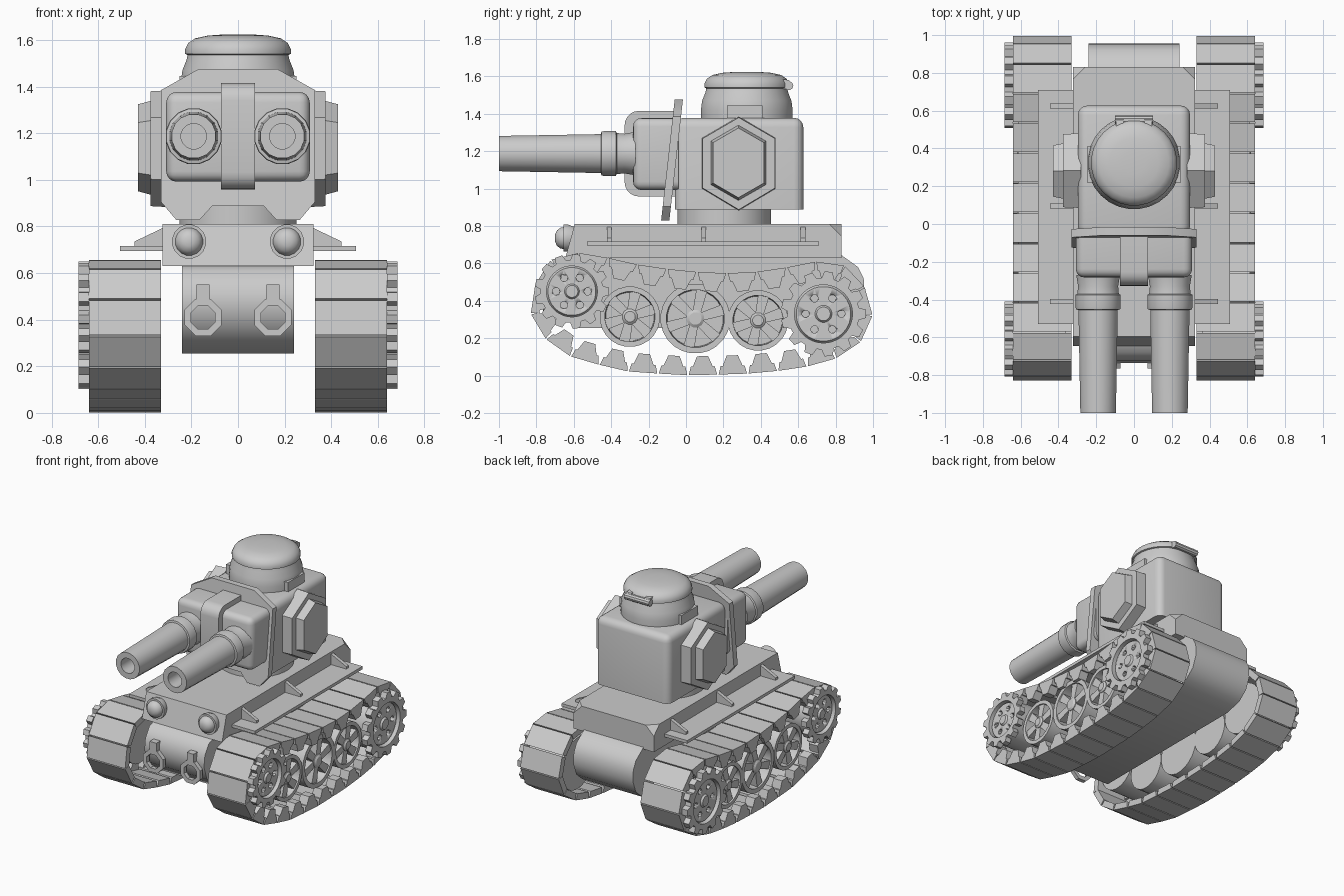
import bpy, bmesh, math
from mathutils import Vector

if "Cube" in bpy.data.objects:
    bpy.data.objects.remove(bpy.data.objects["Cube"])


def P(axis, u, v, a):
    return {'x': (a, u, v), 'y': (u, a, v), 'z': (u, v, a)}[axis]


def loft(bm, loops, closed=False):
    rows = [[bm.verts.new(p) for p in lp] for lp in loops]
    n = len(rows[0])
    pairs = list(zip(rows, rows[1:])) + ([(rows[-1], rows[0])] if closed else [])
    for a, b in pairs:
        for i in range(n):
            j = (i + 1) % n
            bm.faces.new((a[i], a[j], b[j], b[i]))
    if not closed:
        bm.faces.new(rows[0])
        bm.faces.new(rows[-1])


def prism(bm, pts, axis, a0, a1, scale=1.0):
    cu = sum(p[0] for p in pts) / len(pts)
    cv = sum(p[1] for p in pts) / len(pts)
    far = [P(axis, cu + (u - cu) * scale, cv + (v - cv) * scale, a1) for u, v in pts]
    loft(bm, [[P(axis, u, v, a0) for u, v in pts], far])


def circle(c, r, n, phase=0.0):
    return [(c[0] + r * math.cos(phase + 2 * math.pi * i / n),
             c[1] + r * math.sin(phase + 2 * math.pi * i / n)) for i in range(n)]


def lathe(bm, prof, axis, c, n=24, closed=False):
    loft(bm, [[P(axis, u, v, a) for u, v in circle(c, r, n, math.pi / n)]
              for r, a in prof], closed)


def ring(bm, outer, inner, axis, a0, a1):
    loft(bm, [[P(axis, u, v, a) for u, v in pts] for pts, a in
              ((outer, a0), (outer, a1), (inner, a1), (inner, a0))], True)


def box(bm, lo, hi):
    prism(bm, [(lo[0], lo[1]), (hi[0], lo[1]), (hi[0], hi[1]), (lo[0], hi[1])], 'z', lo[2], hi[2])


def finish(name, bm, mirror=False, angle=32, cutter=None):
    bmesh.ops.recalc_face_normals(bm, faces=bm.faces)
    for f in bm.faces:
        f.smooth = True
    for e in bm.edges:
        e.smooth = len(e.link_faces) == 2 and e.calc_face_angle(9) < math.radians(angle)
    me = bpy.data.meshes.new(name)
    bm.to_mesh(me)
    bm.free()
    ob = bpy.data.objects.new(name, me)
    bpy.context.collection.objects.link(ob)
    if cutter:
        m = ob.modifiers.new("cut", 'BOOLEAN')
        m.object, m.operation, m.solver = cutter, 'DIFFERENCE', 'EXACT'
    if mirror:
        ob.modifiers.new("mirror", 'MIRROR').use_mirror_merge = False
    return ob


def rounded_box(name, lo, hi, r, keep=lambda e: True, seg=4):
    bm = bmesh.new()
    box(bm, lo, hi)
    bmesh.ops.bevel(bm, geom=[e for e in bm.edges if keep(e)], offset=r,
                    segments=seg, profile=0.5, affect='EDGES')
    return finish(name, bm, angle=35)


# Track belts: flat links with inward teeth
path = [Vector(p) for p in [
    (-.83, .33), (-.82, .45), (-.775, .57), (-.70, .64), (-.61, .66), (-.48, .645), (-.3, .60),
    (-.1, .57), (.1, .55), (.3, .545), (.5, .57), (.68, .61), (.82, .605), (.91, .55), (.95, .49),
    (1.0, .33), (.96, .20), (.83, .10), (.6, .035), (.3, .008), (0, .002), (-.3, .02),
    (-.6, .09), (-.77, .21)]]
segs = list(zip(path, path[1:] + path[:1]))
total = sum((b - a).length for a, b in segs)


def at(d):
    d %= total
    for a, b in segs:
        if d <= (b - a).length:
            return a + (b - a).normalized() * d
        d -= (b - a).length
    return path[0]


N = 27
bm = bmesh.new()
for i in range(N):
    p, q = at(total * i / N), at(total * (i + 1) / N)
    t = (q - p).normalized()
    nrm, mid = Vector((t.y, -t.x)), (p + q) / 2
    prism(bm, [p + t * .004, q - t * .004, q - t * .016 + nrm * .045, p + t * .016 + nrm * .045],
          'x', .33, .64)
    prism(bm, [mid - t * .055 + nrm * .04, mid + t * .055 + nrm * .04,
               mid + t * .03 + nrm * .1, mid - t * .03 + nrm * .1], 'x', .57, .64)
finish("track_belt", bm, True, 5)

# Toothed end wheels with drilled discs
for tag, c, r in (("front", (-.61, .45), .2), ("rear", (.735, .33), .228)):
    n = 13
    gear = []
    for i in range(n):
        for k, rr in ((-.36, .84), (-.2, 1), (.2, 1), (.36, .84)):
            a = 2 * math.pi * (i + k) / n
            gear.append((c[0] + r * rr * math.cos(a), c[1] + r * rr * math.sin(a)))
    bm = bmesh.new()
    ring(bm, gear, circle(c, r * .68, 4 * n, -.36 * 2 * math.pi / n), 'x', .64, .685)
    finish(tag + "_sprocket_teeth", bm, True)
    bm = bmesh.new()
    for h in circle(c, r * .42, 6):
        prism(bm, circle(h, .02, 10), 'x', .63, .70)
    cut = finish(tag + "_hole_cutter", bm)
    cut.hide_render = True
    cut.hide_viewport = True
    bm = bmesh.new()
    lathe(bm, [(r * .82, .36), (r * .82, .64), (r * .69, .642), (r * .64, .662),
               (r * .2, .662), (r * .16, .675)], 'x', c, 28)
    finish(tag + "_sprocket_disc", bm, True, cutter=cut)

# Spoked road wheels
for i, (c, r) in enumerate((((-.3, .315), .162), ((.05, .305), .187), ((.385, .295), .162))):
    bm = bmesh.new()
    lathe(bm, [(r, .36), (r, .54)], 'x', c, 24)
    lathe(bm, [(r, .53), (r, .615), (r * .83, .615), (r * .8, .53)], 'x', c, 24, True)
    lathe(bm, [(r * .26, .53), (r * .26, .61), (r * .18, .62)], 'x', c, 12)
    for k in range(6):
        d = Vector((math.cos(k * math.pi / 3 + .3), math.sin(k * math.pi / 3 + .3)))
        s, o = Vector((-d.y, d.x)), Vector(c)
        prism(bm, [o + d * r * .2 + s * .022, o + d * r * .85 + s * .03,
                   o + d * r * .85 - s * .03, o + d * r * .2 - s * .022], 'x', .53, .605)
    finish("road_wheel_%d" % (i + 1), bm, True)

# Lower hull with rounded ends
bm = bmesh.new()
prism(bm, [(-.6, .64), (-.68, .61), (-.725, .54), (-.735, .46), (-.70, .36), (-.57, .255),
           (.72, .255), (.85, .29), (.92, .35), (.955, .44), (.95, .52), (.92, .58), (.83, .645)],
      'x', -.24, .24)
finish("lower_hull", bm, angle=45)

# Upper hull with clipped rear corners
bm = bmesh.new()
prism(bm, [(-.595, .81), (.832, .81), (.832, .63), (-.645, .63)], 'x', -.323, .323)
bmesh.ops.bevel(bm, geom=[v for v in bm.verts if v.co.y > .8 and v.co.z > .7],
                offset=.065, segments=1, affect='VERTICES')
finish("upper_hull", bm)

# Fenders and their gussets
bm = bmesh.new()
box(bm, (.31, -.53, .695), (.507, .71, .717))
for y in (-.41, .095, .625):
    prism(bm, [(.31, .80), (.33, .79), (.445, .735), (.445, .71), (.31, .71)], 'y', y - .013, y + .013)
finish("fender", bm, True)

# Headlights
bm = bmesh.new()
lathe(bm, [(.02, -.70), (.042, -.69), (.056, -.672), (.06, -.655), (.074, -.655), (.074, -.63),
           (.05, -.57)], 'y', (.21, .735), 16)
finish("headlight", bm, True, 40)

# Tow shackles
bm = bmesh.new()
c = (.15, .41)
ring(bm, circle(c, .086, 8, math.pi / 8), circle(c, .055, 8, math.pi / 8), 'y', -.765, -.735)
box(bm, (.123, -.765, .46), (.177, -.70, .55))
finish("tow_shackle", bm, True)

# Turret ring and body
bm = bmesh.new()
lathe(bm, [(.252, .80), (.252, .90)], 'z', (0, .205), 32)
finish("turret_ring", bm)
rounded_box("turret_body", (-.297, -.06, .888), (.297, .627, 1.378), .05,
            lambda e: max(v.co.z for v in e.verts) > 1.2)

# Tilted front shield
bm = bmesh.new()
half = [(.17, 1.475), (.33, 1.385), (.33, .905), (.265, .828), (.165, .828), (.11, .888)]
prism(bm, half + [(-x, z) for x, z in reversed(half)], 'y', -.022, .022)
for v in bm.verts:
    v.co.y += -.075 + (v.co.z - 1.15) * .112
finish("front_shield", bm)

# Hexagonal side armour
bm = bmesh.new()
prism(bm, [(.282, 1.385), (.48, 1.27), (.48, 1.0), (.282, .882), (.085, 1.0), (.085, 1.27)],
      'x', .28, .375, .98)
prism(bm, [(.28, 1.34), (.428, 1.255), (.428, 1.02), (.28, .935), (.133, 1.02), (.133, 1.255)],
      'x', .37, .43, .92)
finish("side_armour", bm, True)

# Gun mantlet and its centre strap
rounded_box("gun_mantlet", (-.308, -.283, .992), (.308, -.04, 1.377), .045,
            lambda e: min(v.co.y for v in e.verts) < -.2 or e.verts[0].co.y != e.verts[1].co.y)
rounded_box("mantlet_strap", (-.073, -.328, .958), (.073, -.04, 1.415), .075,
            lambda e: all(v.co.y < -.2 for v in e.verts) and
            abs(e.verts[0].co.x - e.verts[1].co.x) > .1, 5)

# Twin hollow barrels with collars
bm = bmesh.new()
lathe(bm, [(.055, -.75), (.055, -1.0), (.096, -1.0), (.106, -.455), (.119, -.452), (.122, -.44),
           (.122, -.375), (.112, -.37), (.108, -.33), (.118, -.27)], 'y', (.19, 1.187), 16)
finish("gun_barrel", bm, True, 40)

# Cupola, lid, hinge and side block
c = (0, .325)
bm = bmesh.new()
lathe(bm, [(.245, 1.36), (.247, 1.42), (.24, 1.47), (.222, 1.515), (.215, 1.55)], 'z', c, 28)
finish("cupola", bm)
bm = bmesh.new()
lathe(bm, [(.215, 1.535), (.228, 1.54), (.228, 1.56), (.215, 1.587), (.185, 1.607), (.13, 1.619),
           (.06, 1.624)], 'z', c, 28)
finish("cupola_lid", bm, angle=40)
bm = bmesh.new()
prism(bm, circle((.55, 1.55), .024, 10), 'x', -.1, .1)
for x in (-.075, .075):
    prism(bm, [(.47, 1.59), (.55, 1.58), (.57, 1.555), (.55, 1.53), (.47, 1.54)], 'x', x - .02, x + .02)
finish("lid_hinge", bm)
bm = bmesh.new()
box(bm, (.12, .22, 1.36), (.25, .41, 1.445))
finish("cupola_block", bm, True)
